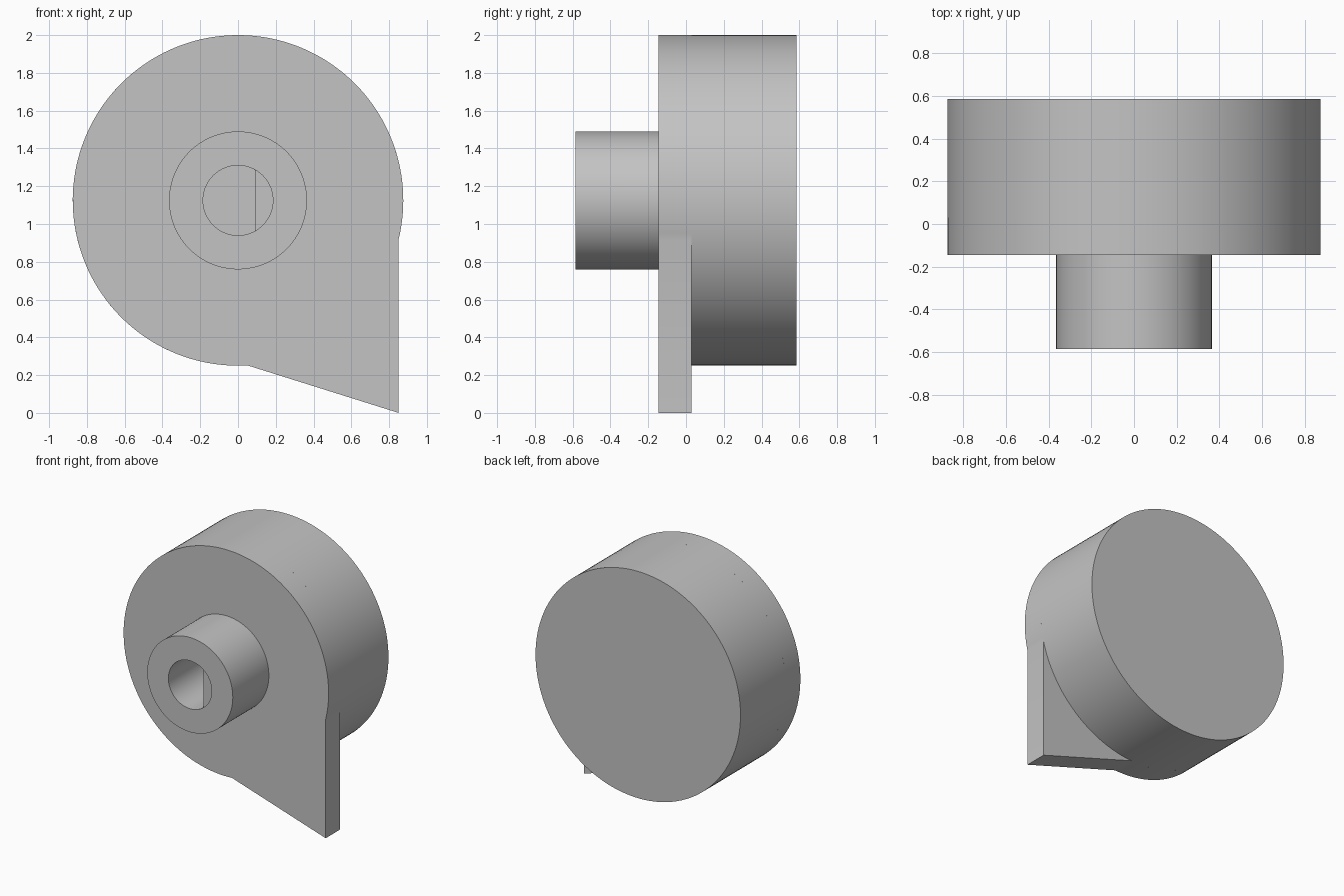
import bpy, bmesh, math

cube = bpy.data.objects.get("Cube")
if cube:
    bpy.data.objects.remove(cube, do_unlink=True)

grey = bpy.data.materials.new("plain grey")
grey.use_nodes = True
colour = (0.55, 0.55, 0.55, 1)
grey.diffuse_color = colour
grey.node_tree.nodes["Principled BSDF"].inputs["Base Color"].default_value = colour

AXIS_Z = 1.125
BODY_R, BOSS_R, HOLE_R = 0.875, 0.365, 0.185
FRONT, FACE, PLATE_BACK, BACK = -0.585, -0.145, 0.03, 0.585
FLAT_X = 0.09
SEGMENTS = 128


def circle(r, limit=9):
    """Points around the axis, cut off flat beyond x = limit."""
    angles = [2 * math.pi * i / SEGMENTS for i in range(SEGMENTS)]
    return [(min(r * math.cos(a), limit), AXIS_Z + r * math.sin(a)) for a in angles]


def loft(name, sections, cap_start=True, cap_end=True):
    """Bridge (y, profile) sections that have equal point counts."""
    bm = bmesh.new()
    rings = [[bm.verts.new((x, y, z)) for x, z in pts] for y, pts in sections]
    for a, b in zip(rings, rings[1:]):
        for i in range(len(a)):
            j = (i + 1) % len(a)
            bm.faces.new((a[i], a[j], b[j], b[i]))
    if cap_start:
        bm.faces.new(rings[0])
    if cap_end:
        bm.faces.new(rings[-1])
    bmesh.ops.remove_doubles(bm, verts=bm.verts, dist=1e-5)
    bmesh.ops.recalc_face_normals(bm, faces=bm.faces)
    mesh = bpy.data.meshes.new(name)
    bm.to_mesh(mesh)
    bm.free()
    mesh.materials.append(grey)
    obj = bpy.data.objects.new(name, mesh)
    bpy.context.collection.objects.link(obj)
    bpy.ops.object.select_all(action="DESELECT")
    obj.select_set(True)
    bpy.context.view_layer.objects.active = obj
    bpy.ops.object.shade_smooth_by_angle(angle=math.radians(20))
    return obj


# Front plate: a disc outline with a pointer corner at the lower left
tip_x = 0.85
upper = -math.acos(tip_x / BODY_R)
lower = math.asin(0.05 / BODY_R) - math.pi / 2
sweep = 2 * math.pi + lower - upper
outline = []
for i in range(SEGMENTS + 1):
    a = upper + sweep * i / SEGMENTS
    outline.append((BODY_R * math.cos(a), AXIS_Z + BODY_R * math.sin(a)))
outline.append((tip_x, 0))
loft("pointer_plate", [(FACE, outline), (PLATE_BACK, outline)])

# Round body behind the plate
body = circle(BODY_R)
loft("round_body", [(PLATE_BACK, body), (BACK, body)])

# Shaft boss with a round mouth that steps into a D-shaped bore
boss, hole, bore = circle(BOSS_R), circle(HOLE_R), circle(HOLE_R, FLAT_X)
ledge = FRONT + 0.035
loft("shaft_boss", [(FACE, boss), (FRONT, boss), (FRONT, hole), (ledge, hole),
                    (ledge, bore), (FACE - 0.002, bore)], cap_start=False)
